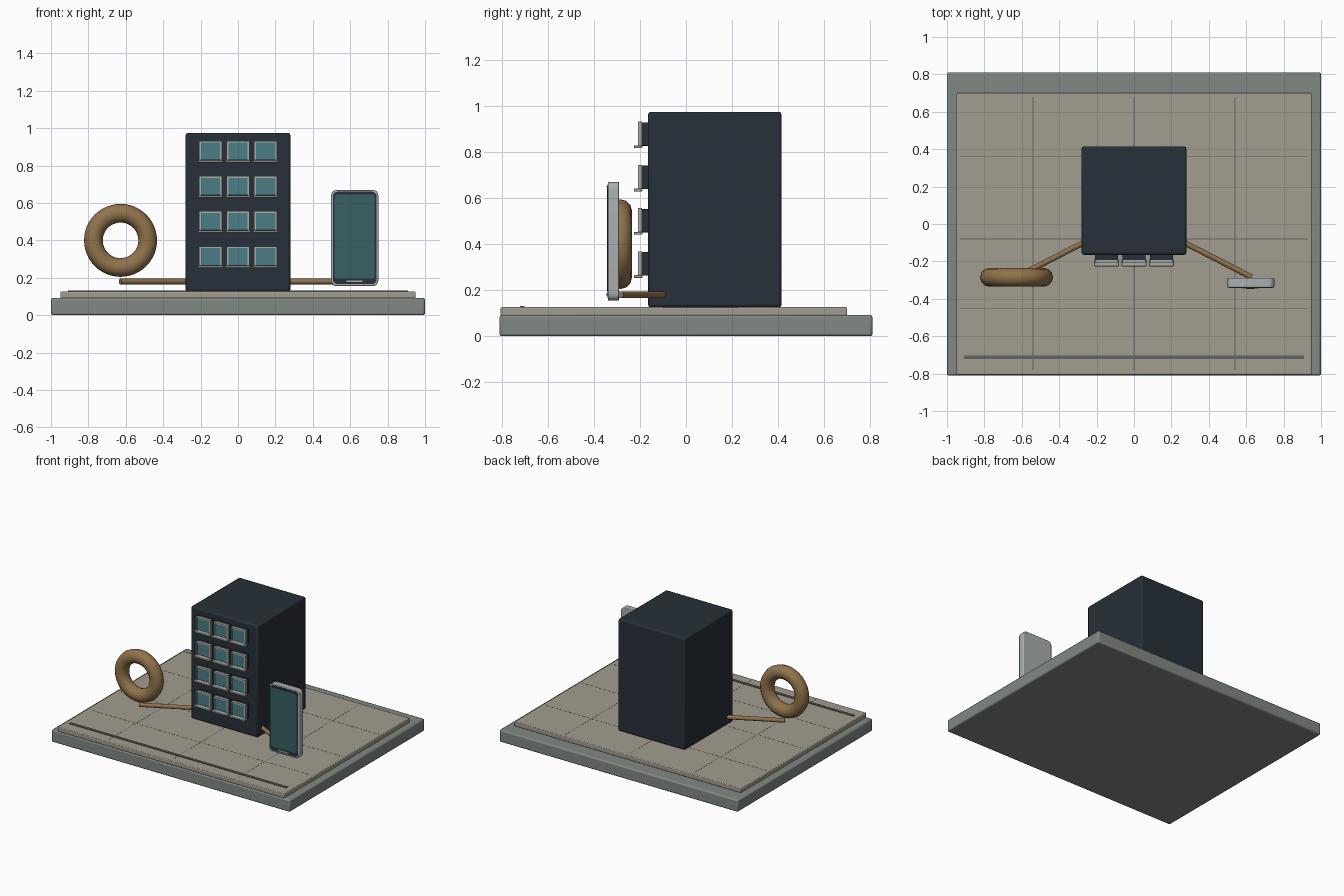
import bpy, math
from mathutils import Vector

if "Cube" in bpy.data.objects:
    bpy.data.objects.remove(bpy.data.objects["Cube"])


def material(name, rgb):
    m = bpy.data.materials.new(name)
    m.diffuse_color = (*rgb, 1)
    m.use_nodes = True
    m.node_tree.nodes["Principled BSDF"].inputs["Base Color"].default_value = m.diffuse_color
    return m


STONE = material("grey_stone", (0.22, 0.25, 0.23))
PAVING = material("warm_paving", (0.37, 0.34, 0.28))
NAVY = material("dark_navy", (0.02, 0.03, 0.04))
GLASS = material("teal_glass", (0.07, 0.21, 0.25))
SCREEN = material("dark_teal", (0.04, 0.12, 0.13))
TRIM = material("pale_trim", (0.42, 0.42, 0.38))
METAL = material("light_metal", (0.40, 0.43, 0.43))
BRONZE = material("bronze", (0.28, 0.17, 0.07))
LINE = material("joint_grey", (0.12, 0.13, 0.13))


def finish(o, name, mat):
    o.name = name
    o.data.materials.append(mat)
    bpy.ops.object.shade_smooth_by_angle(angle=math.radians(35))
    return o


def box(name, x, y, z, mat, bevel=0.0):
    """Box from (min, max) ranges on each axis."""
    r = (x, y, z)
    bpy.ops.mesh.primitive_cube_add(size=1, location=[(a + b) / 2 for a, b in r])
    o = bpy.context.object
    o.scale = [b - a for a, b in r]
    bpy.ops.object.transform_apply(location=False, rotation=False, scale=True)
    if bevel:
        m = o.modifiers.new("bevel", 'BEVEL')
        m.width, m.segments = bevel, 2
    return finish(o, name, mat)


def rounded_panel(name, x, z, y, radius, mat):
    """Upright plate with rounded corners, extruded along y."""
    pts = []
    for i, (cx, cz) in enumerate([(x[1], z[1]), (x[0], z[1]), (x[0], z[0]), (x[1], z[0])]):
        sx, sz = (-1 if cx == x[1] else 1), (-1 if cz == z[1] else 1)
        for k in range(7):
            a = math.radians(90 * i + 15 * k)
            pts.append((cx + sx * radius + radius * math.cos(a),
                        cz + sz * radius + radius * math.sin(a)))
    n = len(pts)
    verts = [(px, yy, pz) for yy in y for px, pz in pts]
    faces = [list(range(n)), list(range(2 * n - 1, n - 1, -1))]
    faces += [(i, i + n, (i + 1) % n + n, (i + 1) % n) for i in range(n)]
    me = bpy.data.meshes.new(name)
    me.from_pydata(verts, [], faces)
    o = bpy.data.objects.new(name, me)
    bpy.context.collection.objects.link(o)
    bpy.ops.object.select_all(action='DESELECT')
    o.select_set(True)
    bpy.context.view_layer.objects.active = o
    return finish(o, name, mat)


def rod(name, a, b, radius, mat):
    a, b = Vector(a), Vector(b)
    bpy.ops.mesh.primitive_cylinder_add(vertices=16, radius=radius, depth=(b - a).length,
                                        location=(a + b) / 2)
    o = bpy.context.object
    o.rotation_euler = (b - a).to_track_quat('Z', 'Y').to_euler()
    return finish(o, name, mat)


# ground plinth, paving slab and its joints
box("base", (-1, 1), (-0.81, 0.81), (0, 0.092), STONE, 0.01)
box("plaza", (-0.95, 0.95), (-0.805, 0.70), (0.09, 0.126), PAVING, 0.005)
for i, x in enumerate((-0.54, 0, 0.54)):
    box(f"joint_long_{i}", (x - 0.002, x + 0.002), (-0.78, 0.68), (0.124, 0.1265), LINE)
for i, y in enumerate((-0.45, -0.08, 0.36)):
    box(f"joint_cross_{i}", (-0.93, 0.93), (y - 0.002, y + 0.002), (0.124, 0.1265), LINE)
box("front_edge_strip", (-0.91, 0.91), (-0.722, -0.702), (0.124, 0.131), LINE)

# tower block
box("tower", (-0.28, 0.28), (-0.165, 0.415), (0.125, 0.975), NAVY, 0.012)

# bay windows: dark box, glass, frame bars and sill
for row in range(4):
    for col in range(3):
        cx, cz = (col - 1) * 0.147, 0.315 + row * 0.188
        tag = f"{row}_{col}"
        box("window_box_" + tag, (cx - 0.062, cx + 0.062), (-0.195, -0.16),
            (cz - 0.052, cz + 0.05), NAVY, 0.003)
        box("window_glass_" + tag, (cx - 0.052, cx + 0.052), (-0.201, -0.19),
            (cz - 0.046, cz + 0.044), GLASS)
        for side in (-1, 1):
            fx = cx + side * 0.056
            box(f"window_jamb_{tag}_{side}", (fx - 0.005, fx + 0.005), (-0.208, -0.192),
                (cz - 0.05, cz + 0.053), TRIM)
        box("window_head_" + tag, (cx - 0.061, cx + 0.061), (-0.208, -0.192),
            (cz + 0.043, cz + 0.053), TRIM)
        box("window_sill_" + tag, (cx - 0.067, cx + 0.067), (-0.226, -0.19),
            (cz - 0.062, cz - 0.05), TRIM, 0.003)

# connecting rods
for side, word in ((-1, "left"), (1, "right")):
    rod(word + "_rod", (side * 0.63, -0.285, 0.18), (side * 0.26, -0.095, 0.18), 0.015, BRONZE)

# upright ring
bpy.ops.mesh.primitive_torus_add(major_segments=48, minor_segments=12, major_radius=0.145,
                                 minor_radius=0.05, location=(-0.628, -0.285, 0.40),
                                 rotation=(math.pi / 2, 0, 0))
finish(bpy.context.object, "ring", BRONZE)

# handset: shell, bezel, screen, bar and earpiece
shell = rounded_panel("handset_shell", (0.498, 0.75), (0.155, 0.67), (-0.339, -0.29), 0.03, METAL)
m = shell.modifiers.new("bevel", 'BEVEL')
m.width, m.segments = 0.004, 2
rounded_panel("handset_bezel", (0.508, 0.74), (0.166, 0.66), (-0.341, -0.33), 0.024, NAVY)
rounded_panel("handset_screen", (0.517, 0.731), (0.195, 0.645), (-0.343, -0.335), 0.012, SCREEN)
box("handset_bar", (0.58, 0.665), (-0.347, -0.335), (0.177, 0.186), METAL)
box("handset_earpiece", (0.60, 0.645), (-0.346, -0.335), (0.648, 0.653), NAVY)
